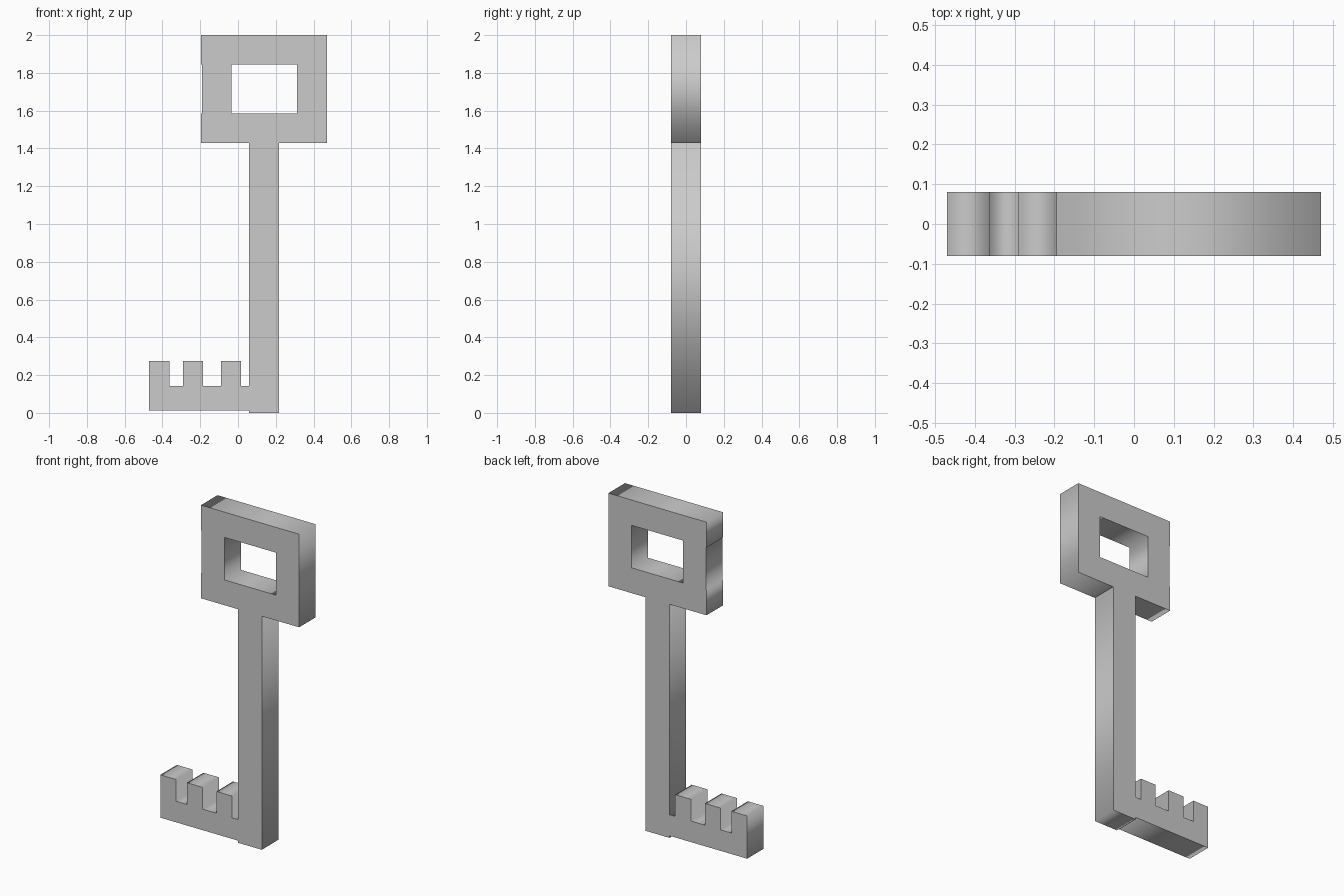
import bpy
from math import pi

if "Cube" in bpy.data.objects:
    bpy.data.objects.remove(bpy.data.objects["Cube"])

HALF_DEPTH = 0.08


def plate(name, *outlines):
    """Flat filled outline in the XZ plane (extra outlines cut holes), thickened along y."""
    curve = bpy.data.curves.new(name, 'CURVE')
    curve.dimensions = '2D'
    curve.fill_mode = 'BOTH'
    curve.extrude = HALF_DEPTH
    for pts in outlines:
        s = curve.splines.new('POLY')
        s.points.add(len(pts) - 1)
        for p, (x, z) in zip(s.points, pts):
            p.co = (x, z, 0, 1)
        s.use_cyclic_u = True
    ob = bpy.data.objects.new(name, curve)
    bpy.context.collection.objects.link(ob)
    ob.rotation_euler.x = pi / 2
    bpy.ops.object.select_all(action='DESELECT')
    ob.select_set(True)
    bpy.context.view_layer.objects.active = ob
    bpy.ops.object.convert(target='MESH')
    bpy.ops.object.transform_apply(rotation=True)
    return bpy.context.object


def rect(x0, x1, z0, z1):
    return [(x0, z0), (x1, z0), (x1, z1), (x0, z1)]


# Handle frame: left bar sits very slightly inside the top and bottom bars
L, R, BOTTOM, TOP = -0.195, 0.47, 1.43, 2.0
HOLE_Z0, HOLE_Z1 = 1.585, 1.845
frame = rect(L, R, BOTTOM, TOP) + [(L, HOLE_Z1), (L + 0.005, HOLE_Z1),
                                   (L + 0.005, HOLE_Z0), (L, HOLE_Z0)]
plate("handle_frame", frame, rect(-0.035, 0.312, HOLE_Z0, HOLE_Z1))

# Shaft
SHAFT_X0, SHAFT_X1 = 0.057, 0.217
plate("shaft", rect(SHAFT_X0, SHAFT_X1, 0, BOTTOM))

# Toothed bit: straight base with three upright teeth
BASE_Z, GAP_Z, TOOTH_Z = 0.013, 0.142, 0.275
bit = [(-0.47, BASE_Z), (SHAFT_X0, BASE_Z), (SHAFT_X0, GAP_Z)]
for x0, x1 in ((-0.09, 0.017), (-0.29, -0.184), (-0.47, -0.363)):
    bit += [(x1, GAP_Z), (x1, TOOTH_Z), (x0, TOOTH_Z)]
    if x0 > -0.47:
        bit.append((x0, GAP_Z))
plate("toothed_bit", bit)
